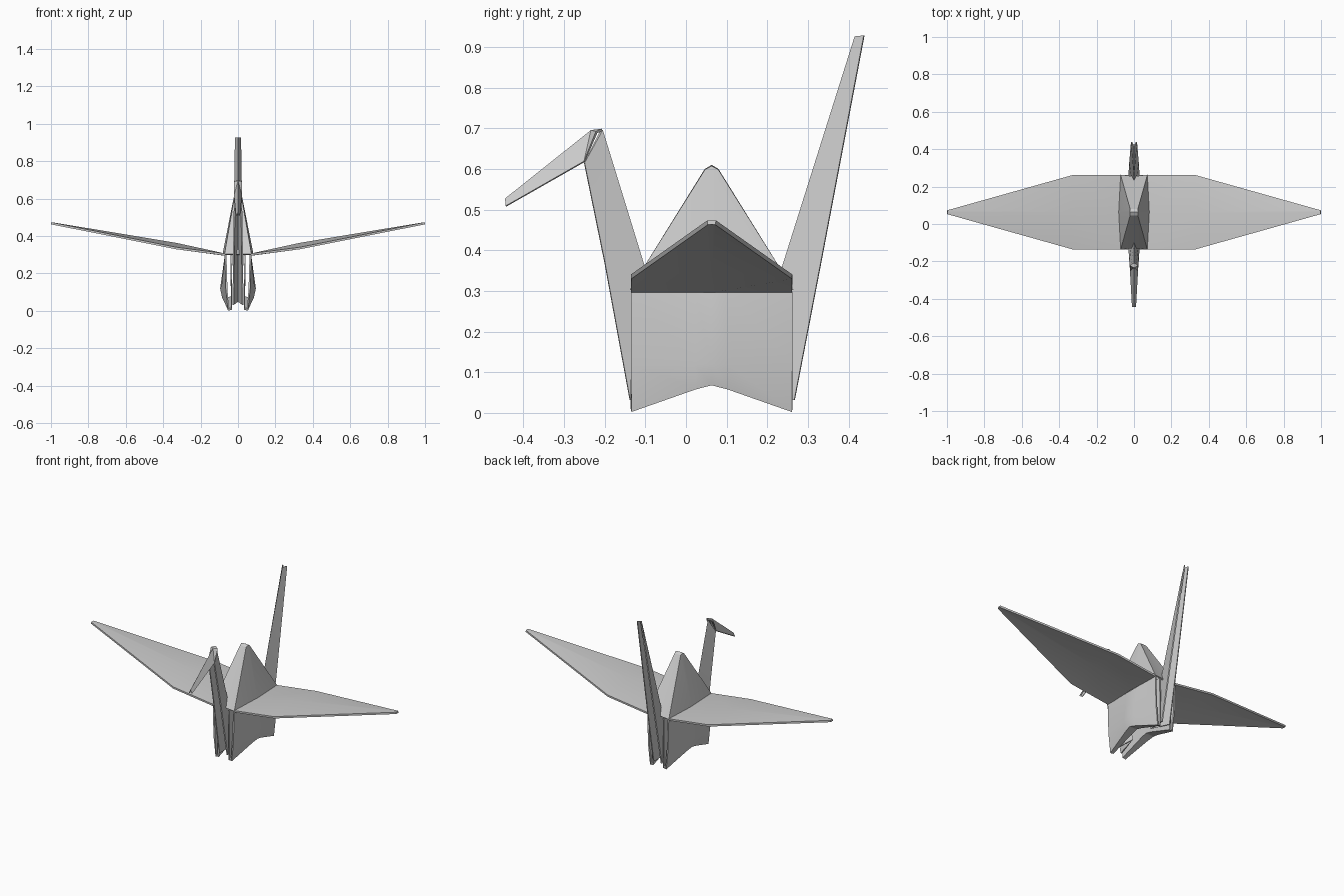
import bpy, bmesh

if "Cube" in bpy.data.objects:
    bpy.data.objects.remove(bpy.data.objects["Cube"])

C = 0.063          # body centre along y
F, B = -0.135, 0.261   # front and back ends of the body


def sheet(name, verts, faces, thick=0.01):
    """Half of a folded paper part, mirrored across x and given thickness."""
    bm = bmesh.new()
    vs = [bm.verts.new(v) for v in verts]
    for f in faces:
        bm.faces.new([vs[i] for i in f])
    bmesh.ops.recalc_face_normals(bm, faces=bm.faces)
    me = bpy.data.meshes.new(name)
    bm.to_mesh(me)
    bm.free()
    ob = bpy.data.objects.new(name, me)
    bpy.context.collection.objects.link(ob)
    m = ob.modifiers.new("mirror", 'MIRROR')
    m.use_clip = True
    s = ob.modifiers.new("paper", 'SOLIDIFY')
    s.thickness = thick
    s.offset = 0
    bpy.ops.object.select_all(action='DESELECT')
    ob.select_set(True)
    bpy.context.view_layer.objects.active = ob
    bpy.ops.object.convert(target='MESH')
    bpy.ops.object.shade_smooth_by_angle(angle=0.35)
    return ob


def strips(rows):
    """Flatten rows of points and join neighbouring rows with quads."""
    n = len(rows[0])
    verts = [p for r in rows for p in r]
    faces = [(i * n + j, i * n + j + 1, (i + 1) * n + j + 1, (i + 1) * n + j)
             for i in range(len(rows) - 1) for j in range(n - 1)]
    return verts, faces


# wings: root, shoulder and tip rows, raised slightly along the middle
sheet("wings", *strips([
    [(0.068, F, 0.301), (0.075, C, 0.301), (0.068, B, 0.301)],
    [(0.33, F, 0.335), (0.33, C, 0.358), (0.33, B, 0.335)],
    [(0.998, C - 0.01, 0.468), (0.998, C, 0.469), (0.998, C + 0.01, 0.468)],
]), thick=0.011)

# body sides: an outer wall bulging at the middle, folded round to an inner layer
ys = [F, C - 0.04, C, C + 0.04, B]
low = [0.006, 0.061, 0.071, 0.061, 0.006]
bulge = [0.0, 0.024, 0.03, 0.024, 0.0]
sheet("body_sides", *strips([
    [(0.066, y, 0.298) for y in ys],
    [(0.061 + b, y, 0.12) for y, b in zip(ys, bulge)],
    [(0.051 + b, y, z) for y, z, b in zip(ys, low, bulge)],
    [(0.035, y, z + 0.002) for y, z in zip(ys, low)],
    [(0.035, y, 0.298) for y in ys],
]), thick=0.009)

# hump: four sided pyramid with a small blunt top
top_f, top_b = C - 0.014, C + 0.014
sheet("hump", [
    (0.07, F, 0.302), (0.079, C, 0.302), (0.07, B, 0.302),
    (0.018, top_f, 0.596), (0.02, C, 0.604), (0.018, top_b, 0.596),
    (0, top_f, 0.597), (0, C, 0.606), (0, top_b, 0.597),
    (0, F + 0.01, 0.302), (0, B - 0.01, 0.302)],
    [(0, 1, 4, 3), (1, 2, 5, 4), (3, 4, 7, 6), (4, 5, 8, 7),
     (0, 3, 6, 9), (2, 10, 8, 5)], thick=0.008)

# tail and neck: V folded strips, creased on the inside and open on the outside
sheet("tail", *strips([
    [(0, 0.14, 0.05), (0.026, 0.267, 0.032)],
    [(0, 0.243, 0.37), (0.022, 0.332, 0.37)],
    [(0, 0.418, 0.925), (0.013, 0.438, 0.928)],
]), thick=0.007)
sheet("neck", *strips([
    [(0, -0.01, 0.05), (0.026, -0.138, 0.032)],
    [(0, -0.108, 0.37), (0.022, -0.2, 0.37)],
    [(0, -0.208, 0.695), (0.018, -0.25, 0.615)],
]), thick=0.007)

# head: inverted V with its ridge on top, open below
sheet("head", [
    (0, -0.207, 0.696), (0, -0.232, 0.693), (0, -0.443, 0.525),
    (0.019, -0.25, 0.618), (0.021, -0.22, 0.69), (0.008, -0.443, 0.508)],
    [(0, 1, 4), (1, 2, 5, 3), (1, 3, 4)], thick=0.006)
